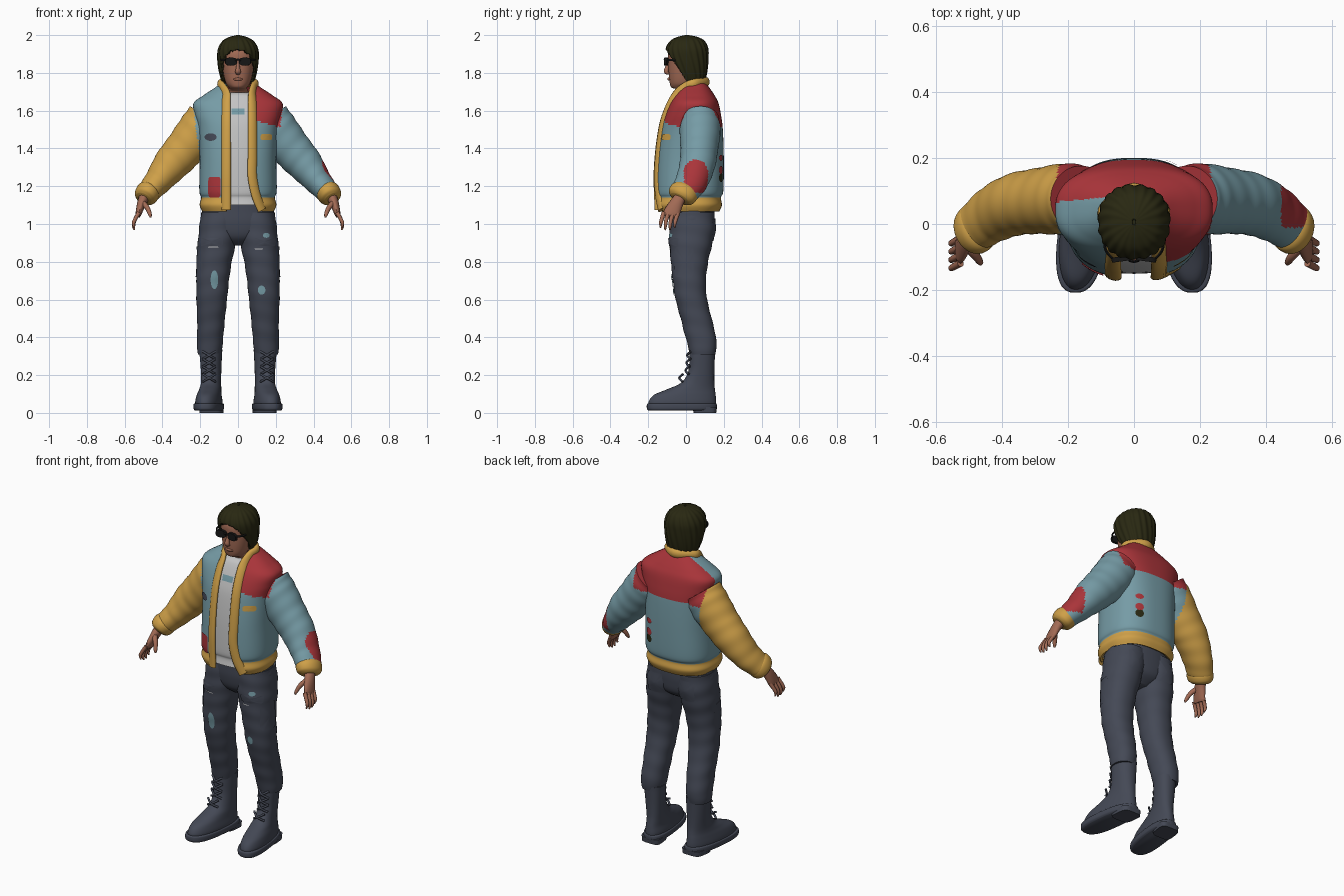
import bpy, bmesh, math
from mathutils import Vector
from mathutils.bvhtree import BVHTree

if "Cube" in bpy.data.objects:
    bpy.data.objects.remove(bpy.data.objects["Cube"])


def material(name, *rgb):
    m = bpy.data.materials.new(name)
    m.use_nodes = True
    m.diffuse_color = (*rgb, 1)
    m.node_tree.nodes["Principled BSDF"].inputs["Base Color"].default_value = (*rgb, 1)
    return m


BLUE = material("faded blue cloth", .18, .33, .38)
YELLOW = material("mustard cloth", .62, .35, .065)
RED = material("red cloth", .4, .035, .042)
DENIM = material("dark denim", .058, .066, .092)
SHIRT = material("pale shirt", .55, .55, .55)
SKIN = material("skin", .36, .145, .09)
HAIR = material("dark hair", .022, .021, .006)
BLACK = material("black plastic", .008, .008, .008)


def spline(keys, sub):
    # Catmull-Rom interpolation of key tuples
    out = []
    for i in range(len(keys) - 1):
        a, b, c, d = (keys[min(max(i + k, 0), len(keys) - 1)] for k in (-1, 0, 1, 2))
        for j in range(sub):
            t = j / sub
            out.append([(2*q + (r - p)*t + (2*p - 5*q + 4*r - s)*t*t + (3*q - p - 3*r + s)*t**3) / 2
                        for p, q, r, s in zip(a, b, c, d)])
    return out + [list(keys[-1])]


def circle(n, p):
    # unit superellipse
    for i in range(n):
        a = math.tau * i / n
        c, s = math.cos(a), math.sin(a)
        yield a, math.copysign(abs(c)**(2/p), c), math.copysign(abs(s)**(2/p), s)


def make(name, verts, faces, mats, rule=None):
    me = bpy.data.meshes.new(name)
    me.from_pydata(verts, [], faces)
    for m in mats:
        me.materials.append(m)
    bm = bmesh.new()
    bm.from_mesh(me)
    bmesh.ops.recalc_face_normals(bm, faces=bm.faces)
    for f in bm.faces:
        f.smooth = True
        if rule:
            f.material_index = mats.index(rule(f.calc_center_median()))
    bm.to_mesh(me)
    bm.free()
    me.set_sharp_from_angle(angle=math.radians(50))
    ob = bpy.data.objects.new(name, me)
    bpy.context.collection.objects.link(ob)
    return ob


def skin(name, rings, mats, rule=None):
    n = len(rings[0])
    faces = [(r*n + i, r*n + (i+1) % n, (r+1)*n + (i+1) % n, (r+1)*n + i)
             for r in range(len(rings) - 1) for i in range(n)]
    faces += [list(range(n)), list(range((len(rings)-1)*n, len(rings)*n))]
    return make(name, [v for r in rings for v in r], faces, mats, rule)


def loft(name, mats, keys, s=1, n=48, p=2.2, sub=6, rule=None, ripple=(0, 1, 0), splay=0):
    # keys: z, centre x, half width, front y, back y
    rings = []
    for z, cx, rx, yf, yb in spline(keys, sub):
        ring = []
        for a, c, d in circle(n, p):
            k = 1 + ripple[0] * math.sin(ripple[1]*a + ripple[2]*z)
            y = (yf + yb)/2 + k*d*(yb - yf)/2
            ring.append((s*(cx + k*rx*c - splay*y), y, z))
        rings.append(ring)
    return skin(name, rings, mats, rule)


def sweep(name, mats, keys, s=1, n=16, p=2, sub=5, rule=None, ripple=0, hint=lambda q: Vector((0, 1, 0))):
    # keys: x, y, z, radius across, radius along the hint direction
    pts = spline(keys, sub)
    pos = [Vector(k[:3]) for k in pts]
    rings = []
    for i, k in enumerate(pts):
        t = (pos[min(i+1, len(pos)-1)] - pos[max(i-1, 0)]).normalized()
        v = hint(pos[i])
        v = (v - t*v.dot(t)).normalized()
        u = t.cross(v)
        ring = []
        for a, c, d in circle(n, p):
            f = 1 + ripple*math.sin(a + i*.9)
            q = pos[i] + u*c*k[3]*f + v*d*k[4]*f
            ring.append((s*q.x, q.y, q.z))
        rings.append(ring)
    return skin(name, rings, mats, rule)


def tree(ob):
    return BVHTree.FromPolygons([v.co for v in ob.data.vertices], [f.vertices for f in ob.data.polygons])


def patch(name, mat, target, origin, direction, w, h, p=2):
    # thin plate draped on a surface
    d, o = Vector(direction), Vector(origin)
    u = d.cross(Vector((0, 0, 1)))
    n, verts = 28, []
    for r in (.01, .35, .7, 1):
        for _, c, e in circle(n, p):
            q = o - d + u*c*r*w + Vector((0, 0, e*r*h))
            hit = target.ray_cast(q, d)[0]
            verts.append((hit if hit else q + d) - d*.005)
    faces = [(r*n + i, r*n + (i+1) % n, (r+1)*n + (i+1) % n, (r+1)*n + i) for r in range(3) for i in range(n)]
    make(name, verts, faces + [list(range(n))], [mat])


def cut(ob, test, thickness):
    # remove faces by rule, then give the shell thickness
    bm = bmesh.new()
    bm.from_mesh(ob.data)
    bmesh.ops.delete(bm, geom=[f for f in bm.faces if len(f.verts) > 4 or test(f.calc_center_median())], context='FACES')
    bm.to_mesh(ob.data)
    bm.free()
    m = ob.modifiers.new("thickness", 'SOLIDIFY')
    m.thickness, m.offset = thickness, -1


# Jacket body
def jacket_colour(c):
    if c.z < 1.14:
        return YELLOW
    back = c.z > 1.51 and c.y > .07 + .1*(c.x + .2)*(c.x < 0)
    front = c.x > .03 and c.z > 1.575 - .28*c.x
    return RED if back or front else BLUE


def opening(s, z):
    return -.063 if s < 0 else .076 + .4*max(0, 1.2 - z)


torso_keys = [(1.065, 0, .188, -.15, .175), (1.1, 0, .203, -.162, .19), (1.14, 0, .195, -.155, .185),
              (1.18, 0, .205, -.162, .198), (1.35, 0, .203, -.155, .2), (1.5, 0, .212, -.135, .195),
              (1.58, 0, .23, -.112, .185), (1.64, 0, .235, -.085, .172), (1.68, 0, .185, -.06, .152),
              (1.72, 0, .125, -.03, .125), (1.745, 0, .09, -.01, .105)]
jacket = loft("jacket_body", [BLUE, YELLOW, RED], torso_keys, n=128, p=2.5, sub=8, rule=jacket_colour)
torso = tree(jacket)
cut(jacket, lambda c: c.y < 0 and opening(-1, c.z) < c.x < opening(1, c.z), .015)

# Shirt under the jacket
shirt_keys = [(z, 0, rx*.93, yf*.93, yb*.9) for z, _, rx, yf, yb in torso_keys[1:-2]]
loft("shirt", [SHIRT, BLUE], shirt_keys + [(1.695, 0, .064, -.035, .09)], n=64, p=2.5,
     rule=lambda c: BLUE if 1.575 < c.z < 1.615 and abs(c.x) < .045 and c.y < 0 else SHIRT)

# Front bands running into the collar
def band_half(s):
    pts = []
    for z in (1.075, 1.15, 1.25, 1.35, 1.45, 1.55, 1.64, 1.69):
        hit = torso.ray_cast(Vector((opening(s, z), -1, z)), Vector((0, 1, 0)))[0]
        pts.append((hit.x, hit.y, z, .026, .014))
    return pts + [(s*.083, .0, 1.728, .024, .016), (s*.088, .05, 1.745, .024, .017)]


sweep("jacket_band_and_collar", [YELLOW], band_half(-1) + [(0, .108, 1.752, .025, .017)] + band_half(1)[::-1],
      hint=lambda q: Vector((q.x, q.y - .045, 0)))

# Sleeves, cuffs and hands
def sleeve_colour(c):
    if abs(c.x) < .2 + .13*(c.z - 1.34):
        return jacket_colour(c)
    if c.x < 0:
        return YELLOW
    return RED if c.x > .445 and c.y > -.01 and c.z > 1.165 else BLUE


arm_keys = [(.16, .075, 1.555, .115, .1), (.205, .075, 1.495, .115, .108), (.28, .07, 1.4, .106, .1),
            (.355, .06, 1.315, .095, .094), (.425, .03, 1.225, .073, .086), (.478, -.01, 1.165, .06, .075)]
for s, side in ((1, "left"), (-1, "right")):
    sweep(side + "_sleeve", [BLUE, YELLOW, RED], arm_keys, s, n=64, sub=10, rule=sleeve_colour, ripple=.012)
    sweep(side + "_cuff", [YELLOW], [(.462, 0, 1.185, .05, .062), (.475, -.01, 1.17, .064, .078),
                                     (.492, -.025, 1.145, .06, .074), (.5, -.033, 1.132, .045, .055)], s, n=32)
    sweep(side + "_palm", [SKIN], [(.493, -.025, 1.15, .028, .03), (.51, -.05, 1.11, .024, .036),
                                   (.525, -.075, 1.06, .017, .043), (.53, -.08, 1.04, .012, .04)], s)
    for i in range(4):
        y, drop = -.118 + i*.025, .012*(i in (0, 3))
        sweep(side + "_finger", [SKIN], [(.525, y, 1.06, .011, .012), (.547, y - .012, 1.02, .01, .0105),
                                         (.553, y - .016, .99 + drop, .009, .009),
                                         (.548, y - .017, .968 + drop, .004, .004)], s, n=10)
    sweep(side + "_thumb", [SKIN], [(.508, -.065, 1.115, .016, .016), (.48, -.095, 1.085, .013, .014),
                                    (.466, -.115, 1.05, .01, .01), (.463, -.12, 1.035, .004, .004)], s, n=10)

# Patches on the jacket
front, rear = (0, 1, 0), (0, -1, 0)
patch("dark_chest_patch", DENIM, torso, (-.145, 0, 1.46), front, .032, .02)
patch("yellow_chest_patch", YELLOW, torso, (.15, 0, 1.46), front, .03, .016, 5)
patch("red_pocket_patch", RED, torso, (-.125, 0, 1.195), front, .033, .055, 6)
for name, mat, z, h in (("upper_red_badge", RED, 1.35, .016), ("lower_red_badge", RED, 1.285, .022),
                        ("dark_badge", HAIR, 1.245, .024)):
    patch(name, mat, torso, (.115, 0, z), rear, .022, h)

# Trousers and boots
loft("trouser_hips", [DENIM], [(.885, 0, .05, -.02, .08), (.93, 0, .15, -.07, .135), (1, 0, .198, -.088, .15),
                               (1.07, 0, .19, -.09, .152), (1.12, 0, .18, -.09, .15)])
leg_keys = [(1.06, .095, .1, -.085, .15), (.98, .102, .103, -.088, .153), (.9, .112, .101, -.087, .14),
            (.8, .124, .091, -.08, .117), (.7, .134, .086, -.07, .106), (.6, .139, .081, -.055, .112),
            (.5, .143, .074, -.028, .136), (.42, .146, .07, -.008, .155), (.35, .15, .067, .012, .162),
            (.31, .15, .061, .02, .155)]
for s, side in ((1, "left"), (-1, "right")):
    leg = tree(loft(side + "_trouser_leg", [DENIM], leg_keys, s, ripple=(.015, 1, 65)))
    patch(side + "_front_pocket_flap", DENIM, leg, (s*.14, 0, .905), front, .06, .022, 8)
    patch(side + "_cargo_pocket", DENIM, leg, (s*.1, -.01, .8), (-s, 0, 0), .05, .08, 8)
    patch(side + "_back_pocket", DENIM, leg, (s*.1, 0, .97), rear, .055, .06, 7)
    if s < 0:
        patch("thigh_patch", BLUE, leg, (-.125, 0, .705), front, .02, .05)
        patch("pocket_slit", SHIRT, leg, (-.13, 0, .878), front, .03, .003)
    else:
        patch("knee_patch", BLUE, leg, (.125, 0, .65), front, .02, .024)
        patch("hip_patch", BLUE, leg, (.15, 0, .94), front, .018, .013)
        patch("pocket_slit", SHIRT, leg, (.11, 0, .868), front, .025, .003)
    loft(side + "_boot", [DENIM], [(.03, .152, .066, -.195, .158), (.06, .152, .068, -.197, .16),
                                   (.095, .152, .062, -.17, .157), (.125, .15, .056, -.1, .153),
                                   (.16, .15, .052, -.025, .15), (.22, .152, .053, .012, .15),
                                   (.3, .154, .058, .018, .153), (.335, .154, .06, .018, .155)], s, splay=.12)
    loft(side + "_sole", [DENIM], [(.012, .152, .066, -.198, .155), (.022, .152, .074, -.207, .163),
                                   (.045, .152, .074, -.207, .163), (.05, .152, .066, -.2, .156)], s, splay=.12, p=2.6)
    loft(side + "_heel", [DENIM], [(0, .152, .06, .04, .16), (.03, .152, .062, .035, .163)], s, splay=.12, p=4)
    for i in range(4):
        z, y = .165 + i*.04, (-.03, .003, .008, .012)[i]
        for e in (1, -1):
            sweep(side + "_lace", [DENIM], [(.153 - e*.034, y + .012, z, .006, .006), (.153, y - .006, z + .02, .006, .006),
                                            (.153 + e*.034, y + .014, z + .04, .006, .006)], s, n=8)

# Head, nose, lips and hair
loft("head_and_neck", [SKIN], [(1.6, 0, .058, -.015, .085), (1.69, 0, .056, -.02, .08), (1.713, 0, .05, -.045, .075),
                               (1.722, 0, .048, -.076, .07), (1.745, 0, .064, -.086, .07), (1.79, 0, .076, -.091, .08),
                               (1.85, 0, .084, -.093, .09), (1.91, 0, .085, -.092, .095), (1.96, 0, .06, -.06, .075),
                               (1.98, 0, .02, -.02, .03)])
sweep("nose", [SKIN], [(0, -.086, 1.865, .007, .008), (0, -.098, 1.83, .01, .012), (0, -.104, 1.807, .015, .013),
                       (0, -.09, 1.795, .011, .006)], n=12)
sweep("lips", [SKIN], [(-.026, -.083, 1.765, .003, .004), (0, -.092, 1.767, .008, .006), (.026, -.083, 1.765, .003, .004)])
hair = loft("hair", [HAIR], [(1.742, 0, .078, -.04, .088), (1.77, 0, .09, -.055, .103), (1.82, 0, .102, -.08, .113),
                             (1.88, 0, .108, -.102, .118), (1.93, 0, .104, -.105, .116), (1.97, 0, .08, -.082, .096),
                             (1.99, 0, .045, -.045, .06), (2, 0, .006, -.003, .015)],
            n=144, sub=8, ripple=(.025, 19, 30))
cut(hair, lambda c: c.z < 1.763 - 1.5*c.y and c.y < .01, .014)
loft("hair_crown", [HAIR], [(1.93, 0, .09, -.09, .1), (1.97, 0, .07, -.07, .085), (1.993, 0, .03, -.03, .045)])

# Sunglasses
up = lambda q: Vector((0, 0, 1))
for s, side in ((1, "left"), (-1, "right")):
    sweep(side + "_lens", [BLACK], [(.036, -.113, 1.86, .031, .021), (.038, -.098, 1.86, .031, .021)], s,
          n=32, p=2.8, sub=2, hint=up)
    sweep(side + "_temple", [BLACK], [(.066, -.104, 1.868, .004, .006), (.088, -.07, 1.868, .004, .006),
                                      (.092, .02, 1.865, .003, .005)], s, n=8, hint=up)
sweep("glasses_bridge", [BLACK], [(-.015, -.11, 1.868, .004, .005), (0, -.114, 1.87, .004, .005),
                                  (.015, -.11, 1.868, .004, .005)], n=8, hint=up)
